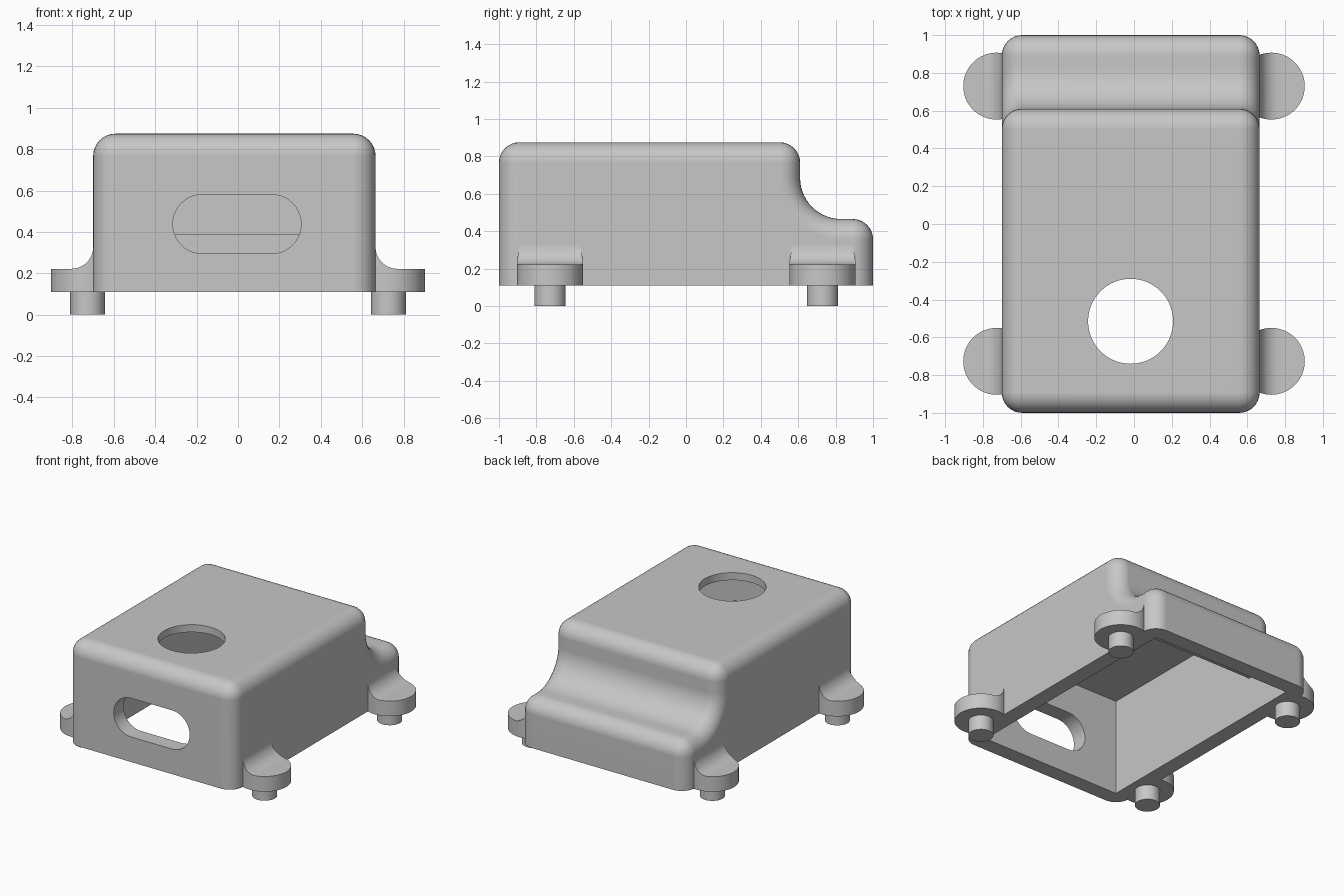
import bpy, bmesh
from math import sin, cos, pi, radians

cube = bpy.data.objects.get("Cube")
if cube:
    bpy.data.objects.remove(cube, do_unlink=True)

GREY = 0.57
grey = bpy.data.materials.new("plain_grey")
grey.use_nodes = True
grey.diffuse_color = (GREY, GREY, GREY, 1)
grey.node_tree.nodes["Principled BSDF"].inputs["Base Color"].default_value = (GREY, GREY, GREY, 1)

LEFT, RIGHT = 0.665, -0.70      # side walls
BASE, TOP, LOW = 0.11, 0.875, 0.465
WALL = 0.115


def arc(cx, cy, r, start, end, n):
    """Points along an arc, angles in degrees."""
    angles = [radians(start + (end - start) * i / n) for i in range(n + 1)]
    return [(cx + r * cos(a), cy + r * sin(a)) for a in angles]


def rounded_edge(e):
    """Every corner edge is rounded, apart from the open bottom rim."""
    if all(v.co.z < BASE + 0.001 for v in e.verts):
        return False
    return e.calc_face_angle(0) > radians(50)


def prism(name, points, axis, lo, hi, fillet=0):
    """Extrude a 2D outline along an axis (outline uses the other two, in order)."""
    def place(p, t):
        return {"x": (t, p[0], p[1]), "y": (p[0], t, p[1]), "z": (p[0], p[1], t)}[axis]
    bm = bmesh.new()
    a = [bm.verts.new(place(p, lo)) for p in points]
    b = [bm.verts.new(place(p, hi)) for p in points]
    bm.faces.new(a)
    bm.faces.new(b)
    for i in range(len(a)):
        j = (i + 1) % len(a)
        bm.faces.new((a[i], a[j], b[j], b[i]))
    bmesh.ops.recalc_face_normals(bm, faces=bm.faces[:])
    if fillet:
        bmesh.ops.bevel(bm, geom=[e for e in bm.edges if rounded_edge(e)], offset=fillet,
                        offset_type='OFFSET', segments=8, profile=0.5, affect='EDGES')
        bmesh.ops.recalc_face_normals(bm, faces=bm.faces[:])
    mesh = bpy.data.meshes.new(name)
    bm.to_mesh(mesh)
    bm.free()
    mesh.materials.append(grey)
    obj = bpy.data.objects.new(name, mesh)
    bpy.context.collection.objects.link(obj)
    return obj


def activate(obj):
    bpy.ops.object.select_all(action='DESELECT')
    obj.select_set(True)
    bpy.context.view_layer.objects.active = obj


def combine(obj, tool, operation):
    activate(obj)
    mod = obj.modifiers.new("cut", 'BOOLEAN')
    mod.operation = operation
    mod.solver = 'EXACT'
    mod.object = tool
    bpy.ops.object.modifier_apply(modifier=mod.name)
    bpy.data.objects.remove(tool, do_unlink=True)


def smooth(obj):
    activate(obj)
    bpy.ops.object.shade_smooth_by_angle(angle=radians(30))
    mod = obj.modifiers.new("flat_faces", 'WEIGHTED_NORMAL')
    mod.keep_sharp = True


# Housing: stepped side profile with a concave sweep down to the low back
profile = [(-1, BASE), (1, BASE), (1, LOW)]
profile += arc(0.83, LOW + 0.22, 0.22, 270, 180, 14)
profile += [(0.61, TOP), (-1, TOP)]
housing = prism("housing", profile, "x", RIGHT, LEFT, fillet=0.108)

# Hollow interior, open at the bottom
inside = [(WALL - 1, 0), (1 - WALL, 0), (1 - WALL, 0.385),
          (0.5, 0.385), (0.5, 0.82), (WALL - 1, 0.82)]
combine(housing, prism("cavity", inside, "x", RIGHT + WALL, LEFT - WALL), 'DIFFERENCE')

# Round hole in the top
hole = arc(-0.018, -0.515, 0.225, 0, 360, 64)[:-1]
combine(housing, prism("top_hole", hole, "z", 0.7, 1), 'DIFFERENCE')

# Rounded slot in the front wall
slot = arc(0.162, 0.438, 0.143, -90, 90, 20) + arc(-0.172, 0.438, 0.143, 90, 270, 20)
combine(housing, prism("front_slot", slot, "y", -1.1, -0.8), 'DIFFERENCE')
smooth(housing)

# Mounting tabs with a concave sweep up the wall, and a locating pin under each
for side, wall, s in (("left", LEFT, 1), ("right", RIGHT, -1)):
    for end, y in (("front", -0.727), ("back", 0.73)):
        x = s * 0.727
        tab = prism(f"{end}_{side}_tab", arc(x, y, 0.177, 0, 360, 64)[:-1], "z", BASE, 0.4)
        inner, outer = wall - s * 0.06, wall + s * 0.4
        sweep = [(inner, 0), (outer, 0), (outer, 0.222)]
        sweep += [(wall + s * dx, z) for dx, z in arc(0.105, 0.327, 0.105, 270, 180, 12)]
        sweep += [(inner, 0.327)]
        combine(tab, prism("tab_shape", sweep, "y", y - 0.3, y + 0.3), 'INTERSECT')
        smooth(tab)
        pin = prism(f"{end}_{side}_pin", arc(x, y, 0.084, 0, 360, 40)[:-1], "z", 0, BASE + 0.03)
        smooth(pin)
